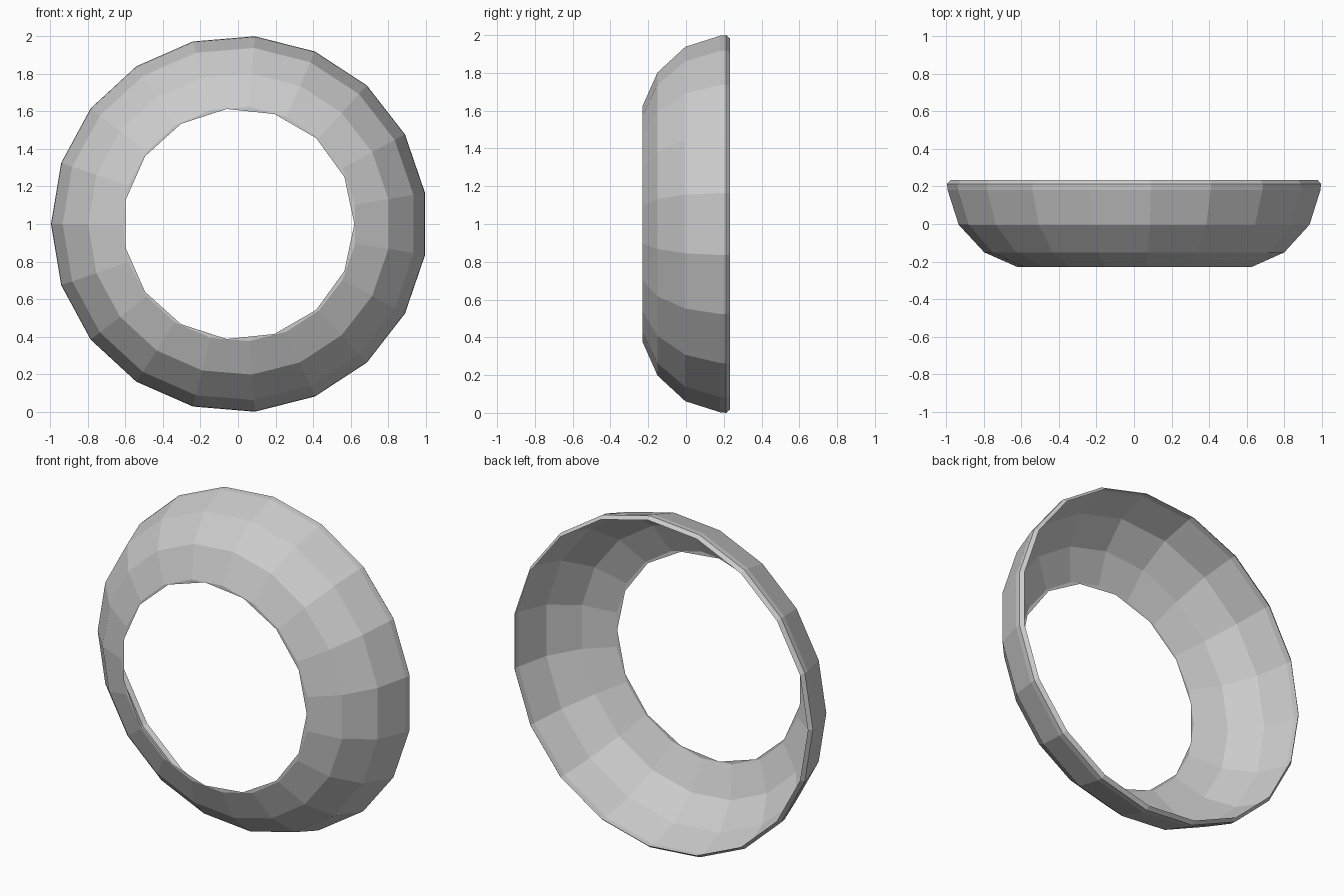
import bpy, bmesh
from math import cos, sin, pi

if "Cube" in bpy.data.objects:
    bpy.data.objects.remove(bpy.data.objects["Cube"])

SIDES = 19
HOLE_SIDES = 15

# thin shell profile, hole edge to rear rim: (radius, y)
profile = [(0.626, -0.23), (0.805, -0.151), (0.941, -0.004),
           (1.0, 0.18), (1.0034, 0.213), (0.985, 0.234)]

bm = bmesh.new()


def ring(r, y, sides, start, cx):
    """Ring of vertices round the y axis."""
    return [bm.verts.new((cx + r * cos(start + 2 * pi * i / sides), y,
                          1 + r * sin(start + 2 * pi * i / sides)))
            for i in range(sides)]


def loop_edges(vs):
    return [bm.edges.new((vs[i], vs[(i + 1) % len(vs)]))
            for i in range(len(vs))]


# Dished shell bands (odd-sided, so shifted a little to centre the bounds)
rings = [ring(r, y, SIDES, pi, 0.007) for r, y in profile]
for a, b in zip(rings, rings[1:]):
    for i in range(SIDES):
        k = (i + 1) % SIDES
        bm.faces.new((a[i], a[k], b[k], b[i]))

# Narrow flat lip between the 19-sided shell and the 15-sided hole
outer = [bm.edges.get((rings[0][i], rings[0][(i + 1) % SIDES]))
         for i in range(SIDES)]
inner = loop_edges(ring(0.616, -0.23, HOLE_SIDES, 0, 0.004))
bmesh.ops.triangle_fill(bm, edges=outer + inner, use_beauty=True,
                        normal=(0, -1, 0))

# Face outwards: away from the ring's axis / towards the front
bmesh.ops.recalc_face_normals(bm, faces=bm.faces)
bm.faces.ensure_lookup_table()
f = bm.faces[0]
c = f.calc_center_median()
if f.normal.x * c.x + f.normal.z * (c.z - 1) < 0:
    bmesh.ops.reverse_faces(bm, faces=bm.faces)

me = bpy.data.meshes.new("dished_ring")
bm.to_mesh(me)
bm.free()
ob = bpy.data.objects.new("dished_ring", me)
bpy.context.collection.objects.link(ob)
